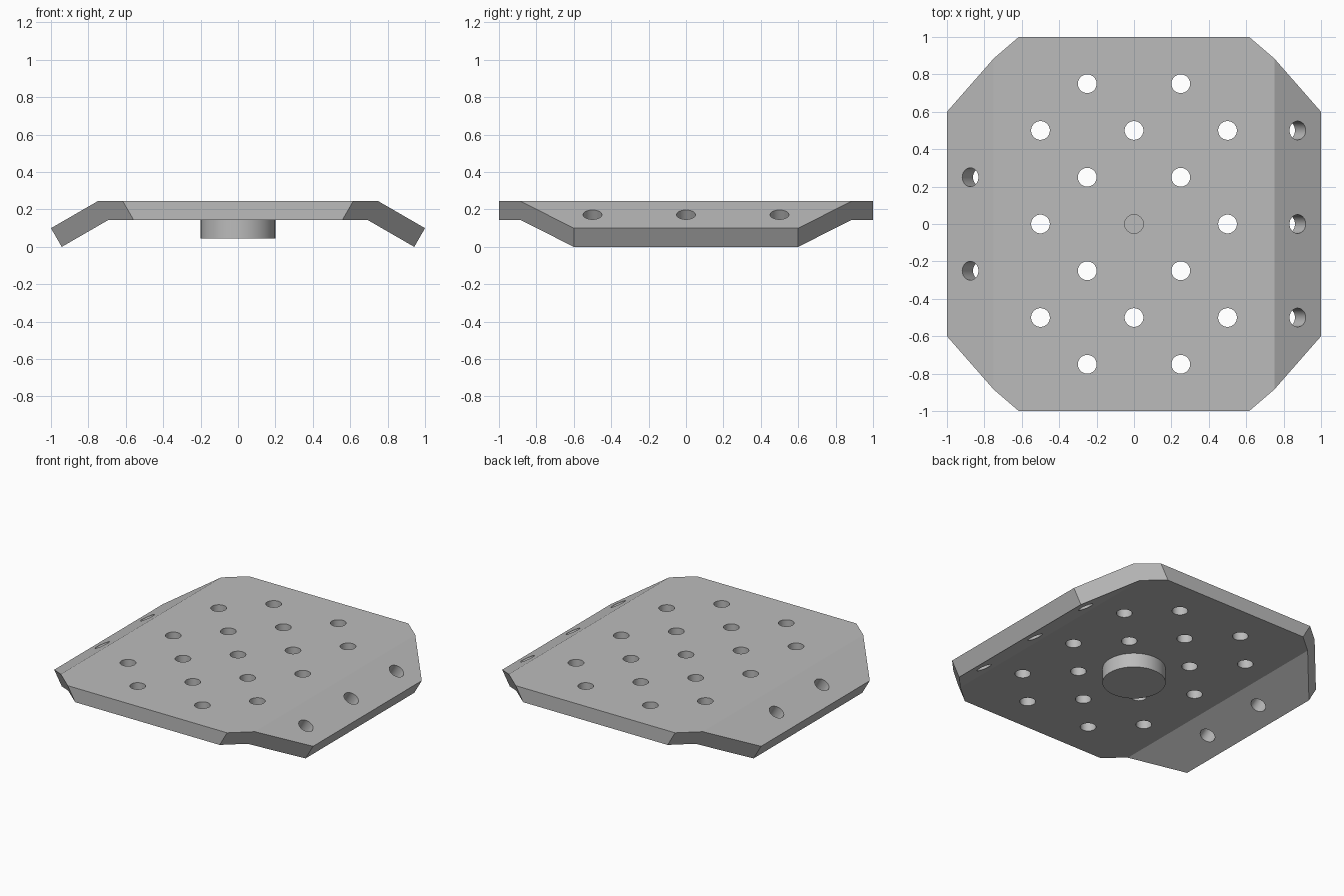
import bpy, bmesh, math
from mathutils import Matrix, Vector

if "Cube" in bpy.data.objects:
    bpy.data.objects.remove(bpy.data.objects["Cube"])

TOP, THICK, HOLE_R = 0.244, 0.1, 0.05
BEND = math.radians(30)
SHIFT = THICK * math.tan(BEND)      # inward lean of the edges across the thickness

grey = bpy.data.materials.new("light_grey")
grey.use_nodes = True
colour = (0.5, 0.5, 0.5, 1)
grey.diffuse_color = colour
grey.node_tree.nodes["Principled BSDF"].inputs["Base Color"].default_value = colour


def make_object(name, bm):
    bmesh.ops.recalc_face_normals(bm, faces=bm.faces)
    mesh = bpy.data.meshes.new(name)
    bm.to_mesh(mesh)
    bm.free()
    obj = bpy.data.objects.new(name, mesh)
    bpy.context.collection.objects.link(obj)
    mesh.materials.append(grey)
    return obj


def select_only(obj):
    bpy.ops.object.select_all(action="DESELECT")
    obj.select_set(True)
    bpy.context.view_layer.objects.active = obj


def add_cylinder(bm, centre, radius, depth, tilt=0.0):
    matrix = Matrix.Translation(centre) @ Matrix.Rotation(tilt, 4, "Y")
    bmesh.ops.create_cone(bm, cap_ends=True, segments=48, radius1=radius,
                          radius2=radius, depth=depth, matrix=matrix)


# Plate: flat middle with two flaps bent down, corners cut off
bm = bmesh.new()
tip_z = TOP - 0.25 * math.tan(BEND)
quarter = [(0.616, 1.0, TOP), (0.75, 0.885, TOP), (1.0, 0.6, tip_z)]
layers = []
for depth in (0, 1):
    corner = {}
    for sx in (1, -1):
        for sy in (1, -1):
            corner[sx, sy] = [bm.verts.new((sx * (x - depth * SHIFT), sy * y, z - depth * THICK))
                              for x, y, z in quarter]
    a, b, c, d = corner[1, 1], corner[-1, 1], corner[-1, -1], corner[1, -1]
    bm.faces.new([a[1], a[0], b[0], b[1], c[1], c[0], d[0], d[1]])
    bm.faces.new([a[1], d[1], d[2], a[2]])
    bm.faces.new([b[1], b[2], c[2], c[1]])
    layers.append(a[::-1] + b + c[::-1] + d)
upper, lower = layers
for i in range(len(upper)):
    j = (i + 1) % len(upper)
    bm.faces.new([upper[i], upper[j], lower[j], lower[i]])
plate = make_object("bent_plate", bm)

# Hole cutters: staggered grid in the middle, tilted rows in the flaps
bm = bmesh.new()
mid_z = TOP - THICK / 2
for x in (-0.5, 0, 0.5):
    for y in (-0.5, 0, 0.5):
        add_cylinder(bm, (x, y, mid_z), HOLE_R, 0.3)
for x in (-0.25, 0.25):
    for y in (-0.75, -0.25, 0.25, 0.75):
        add_cylinder(bm, (x, y, mid_z), HOLE_R, 0.3)
flap_z = TOP - 0.125 * math.tan(BEND)
for side, rows in ((1, (-0.5, 0, 0.5)), (-1, (-0.25, 0.25))):
    for y in rows:
        add_cylinder(bm, Vector((side * 0.875, y, flap_z)), HOLE_R, 0.3, side * BEND)
cutter = make_object("hole_cutter", bm)
cutter.hide_render = True

drill = plate.modifiers.new("holes", "BOOLEAN")
drill.operation = "DIFFERENCE"
drill.solver = "EXACT"
drill.object = cutter
select_only(plate)
bpy.ops.object.modifier_apply(modifier=drill.name)
bpy.data.objects.remove(cutter)

# Round boss under the middle, closing the central hole
bm = bmesh.new()
add_cylinder(bm, (0, 0, TOP - 1.5 * THICK), 0.2, THICK)
boss = make_object("round_boss", bm)

for obj in (plate, boss):
    select_only(obj)
    bpy.ops.object.shade_smooth_by_angle(angle=math.radians(20))
